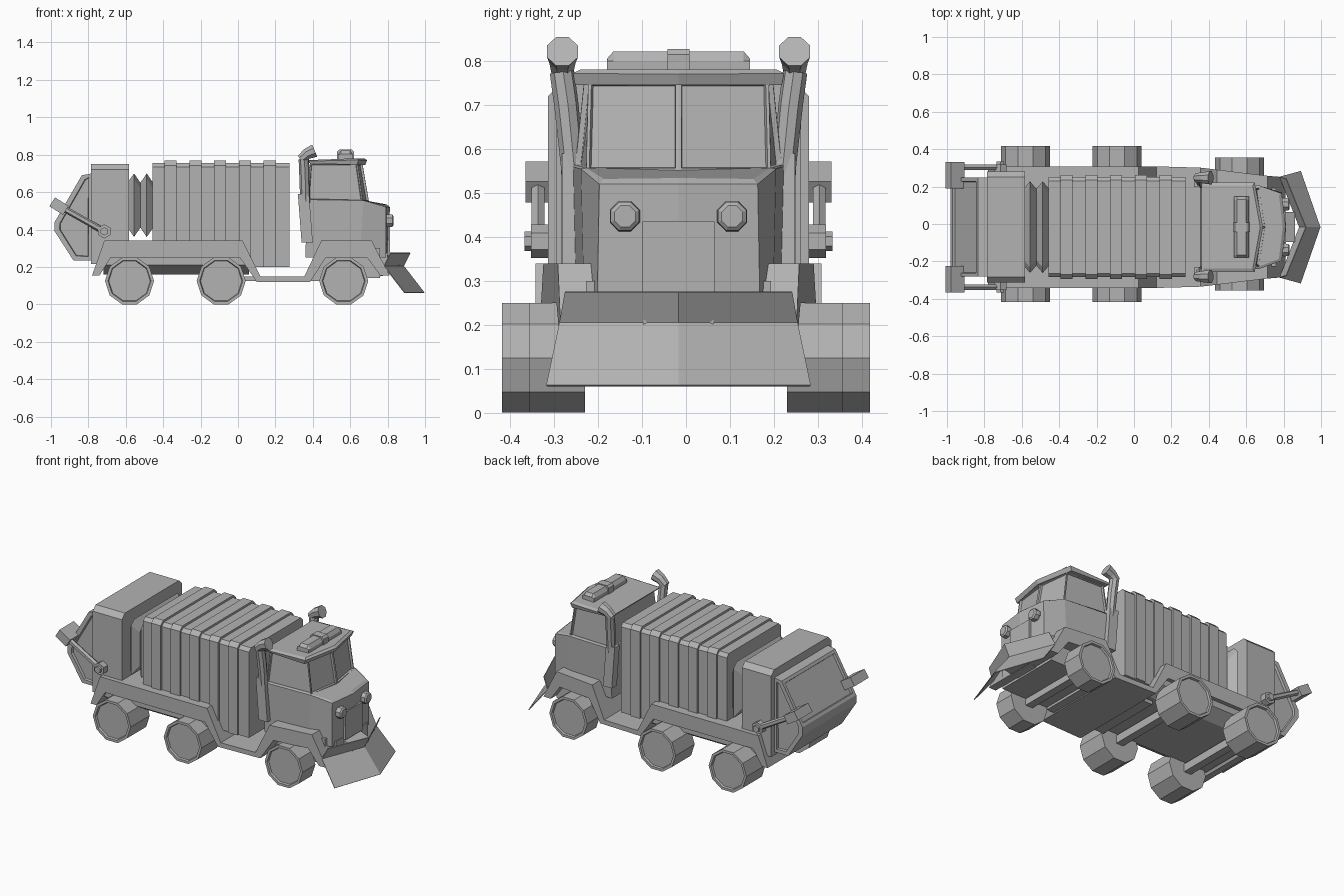
import bpy, bmesh, math
from mathutils import Vector, Matrix

if "Cube" in bpy.data.objects:
    bpy.data.objects.remove(bpy.data.objects["Cube"])

CY = -0.017  # the bodywork sits slightly off the wheel centre line

# Dark grey paint
paint = bpy.data.materials.new("grey_paint")
paint.diffuse_color = (.45, .45, .45, 1)
paint.use_nodes = True
paint.node_tree.nodes["Principled BSDF"].inputs["Base Color"].default_value = paint.diffuse_color


def loft(name, rings, dy=CY, inset=None):
    """Skin through equal-length rings of points and cap both ends."""
    bm = bmesh.new()
    vs = [[bm.verts.new((x, y + dy, z)) for x, y, z in r] for r in rings]
    n = len(vs[0])
    for a, b in zip(vs, vs[1:]):
        for i in range(n):
            bm.faces.new((a[i], a[(i + 1) % n], b[(i + 1) % n], b[i]))
    bm.faces.new(vs[0])
    bm.faces.new(vs[-1])
    bmesh.ops.recalc_face_normals(bm, faces=bm.faces)
    if inset:
        test, thick, depth = inset
        bm.normal_update()
        fs = [f for f in bm.faces if test(f.normal)]
        bmesh.ops.inset_individual(bm, faces=fs, thickness=thick, depth=0)
        bmesh.ops.inset_individual(bm, faces=fs, thickness=.004, depth=depth)
    me = bpy.data.meshes.new(name)
    bm.to_mesh(me)
    bm.free()
    me.materials.append(paint)
    ob = bpy.data.objects.new(name, me)
    bpy.context.collection.objects.link(ob)
    return ob


def prism(name, xz, y0, y1, **k):
    return loft(name, [[(x, y, z) for x, z in xz] for y in (y0, y1)], **k)


def box(name, x0, x1, y0, y1, z0, z1, **k):
    return prism(name, [(x0, z0), (x1, z0), (x1, z1), (x0, z1)], y0, y1, **k)


def tube(name, path, sides=8, dy=CY):
    """Rings of given radius at each (point, radius), facing along the path."""
    rings = []
    pts = [Vector(p) for p, r in path]
    for i, (p, r) in enumerate(path):
        d = pts[min(i + 1, len(pts) - 1)] - pts[max(i - 1, 0)]
        q = d.to_track_quat('Z', 'Y')
        rings.append([pts[i] + q @ Vector((r * math.cos(a), r * math.sin(a), 0))
                      for a in ((k + .5) * math.tau / sides for k in range(sides))])
    return loft(name, rings, dy)


def arch(x, h, z0, z1, c):
    """Cross-section with chamfered top corners."""
    return [(x, -h, z0), (x, h, z0), (x, h, z1 - c), (x, h - c, z1), (x, c - h, z1), (x, -h, z1 - c)]


def plan(z, pts):
    """Symmetric plan outline; pts run from the rear corner to the nose."""
    right = [(x, -h, z + dz) for x, h, dz in pts]
    left = [(x, h, z + dz) for x, h, dz in reversed(pts) if h]
    return right + left


# Wheels and axles
for n, (x, y1) in {"rear": (-.58, .418), "middle": (-.09, .418), "front": (.565, .356)}.items():
    for s, side in ((-1, "right"), (1, "left")):
        ring = [(x + .131 * math.sin(a), .125 + .131 * math.cos(a))
                for a in ((k + .5) * math.tau / 10 for k in range(10))]
        prism(f"{n}_{side}_wheel", ring, s * .23, s * y1, dy=0,
              inset=(lambda v, s=s: v.y * s > .9, .016, -.012))
    tube(n + "_axle", [((x, -.25, .125), .035), ((x, .25, .125), .035)], 4, 0)

# Chassis with fenders, narrowing towards the front
fender = prism("fender_chassis", [
    (-.78, .155), (-.715, .34), (.025, .34), (.12, .15), (.355, .15), (.445, .34), (.715, .34), (.81, .155),
    (.76, .155), (.69, .25), (.47, .25), (.385, .12), (.1, .12), (.01, .25), (-.68, .25), (-.74, .155)],
    -.325, .325)
for v in fender.data.vertices:
    t = min(max((v.co.x - .3) / .48, 0), 1)
    v.co.y = CY + (v.co.y - CY) * (1 - .18 * t)
loft("chassis_floor", [[(x, -.22, .16), (x, .22, .16), (x, .3, .21), (x, .3, .26), (x, -.3, .26), (x, -.3, .21)]
                       for x in (-.72, .06)])
box("middle_frame", .03, .44, -.21, .21, .125, .148)
box("front_frame", .4, .76, -.21, .21, .14, .3)

# Ribbed container
loft("container", [arch(x, .267, .2, .755, .02) for x in (-.457, .275)])
for i in range(5):
    x = -.393 + i * .1325
    loft("container_rib", [arch(a, .278, .2, .768, .025) for a in (x, x + .065)])

# Bellows between container and hopper
rings = []
for i in range(5):
    big = i % 2
    h, z0, z1 = (.245, .36, .70) if big else (.205, .41, .65)
    rings.append(arch(-.59 + i * .034, h, z0, z1, .03))
loft("bellows", rings)

# Rear hopper and tailgate with recessed panels
loft("hopper", [arch(x, .297, .215, .75, .03) for x in (-.785, -.583)])
prism("tailgate", [(-.78, .70), (-.835, .69), (-.98, .44), (-.98, .39), (-.88, .235), (-.78, .235)],
      -.265, .265, inset=(lambda v: abs(v.y) > .9 or (v.x < -.5 and v.z > .3), .028, -.014))

# Lifting arms on both sides of the hopper
for s in (-1, 1):
    a, b = Vector((-.715, s * .32, .39)), Vector((-.955, s * .32, .525))
    tube("arm_pivot", [((-.715, s * .28, .39), .038), ((-.715, s * .335, .39), .038)], 6)
    tube("arm_pivot_cap", [((-.715, s * .33, .39), .022), ((-.715, s * .35, .39), .022)], 6)
    tube("arm_piston", [(a, .017), (b, .017)], 6)
    head = box("arm_head", -.043, .043, -.07, .07, -.028, .028, dy=0)
    head.data.transform(Matrix.Translation((-.957, s * .278 + CY, .525)) @ Matrix.Rotation(math.radians(32), 4, 'Y'))

# Cab body, glazed upper cab, roof
loft("cab_body", [plan(.25, [(.36, .235, 0), (.65, .215, 0), (.79, .185, 0), (.805, 0, 0)]),
                  plan(.52, [(.37, .24, .04), (.672, .222, .035), (.79, .18, 0), (.812, 0, 0)]),
                  plan(.55, [(.372, .238, .015), (.67, .21, .007), (.775, .17, -.018), (.795, 0, -.016)])])
loft("upper_cab", [plan(.55, [(.372, .236, 0), (.668, .21, 0), (.70, 0, 0)]),
                   plan(.755, [(.385, .215, 0), (.64, .205, 0), (.665, 0, 0)])],
     inset=(lambda v: abs(v.z) < .7 and v.x > -.5, .01, -.012))
loft("cab_roof", [plan(.745, [(.365, .235, .01), (.635, .235, 0), (.68, 0, 0)]),
                  plan(.772, [(.36, .24, -.007), (.645, .24, 0), (.69, 0, -.002)]),
                  plan(.785, [(.375, .222, -.014), (.635, .222, -.004), (.675, 0, -.004)])])

# Roof light bar
loft("roof_light", [[(x, y, z) for x, z in ((.535, .77), (.615, .77), (.615, .80), (.60, zt), (.55, zt), (.535, .80))]
                    for y, zt in ((-.163, .805), (-.148, .822), (.148, .822), (.163, .805))])
clamp = loft("roof_light_clamp", [arch(y, .046, .77, .827, .012) for y in (-.025, .025)])
for v in clamp.data.vertices:
    x, y = v.co.x, v.co.y - CY
    v.co.x, v.co.y = .575 + y, CY - x

# Grille, headlights, bumper
box("grille", .77, .814, -.082, .082, .26, .435)
box("bumper", .7, .80, -.16, .16, .16, .275)
for s in (-1, 1):
    tube("headlight", [((.77, s * .122, .447), .03), ((.805, s * .122, .447), .037), ((.825, s * .122, .447), .035),
                       ((.832, s * .122, .447), .026)])

# Exhaust stacks beside the cab
for s in (-1, 1):
    loft("exhaust_guard", [[(x - .01, s * .215, z), (x + w, s * .215, z), (x + w, s * .265, z), (x - .01, s * .265, z)]
                           for x, w, z in ((.35, .05, .33), (.33, .05, .59))])
    tube("exhaust_pipe", [((.36, s * .235, .5), .026), ((.355, s * .255, .7), .028), ((.352, s * .265, .775), .028)])
    tube("exhaust_outlet", [((.335, s * .264, .775), .026), ((.37, s * .264, .805), .032), ((.41, s * .264, .822), .038)])

# V-shaped plough blade: lip, crease, cutting edge
me = bpy.data.meshes.new("plough_blade")
verts = []
for x, z, h in ((.92, .275, .258), (.885, .205, .27), (.995, .062, .30)):
    verts += [(x - .105, CY - h, z), (x, CY, z), (x - .105, CY + h, z)]
me.from_pydata(verts, [], [(i, i + 1, i + 4, i + 3) for i in (0, 1, 3, 4)])
me.materials.append(paint)
blade = bpy.data.objects.new("plough_blade", me)
bpy.context.collection.objects.link(blade)
mod = blade.modifiers.new("thickness", 'SOLIDIFY')
mod.thickness = .005
mod.offset = 0
prism("plough_bracket", [(.76, .15), (.86, .17), (.86, .23), (.76, .27)], -.08, .08)
